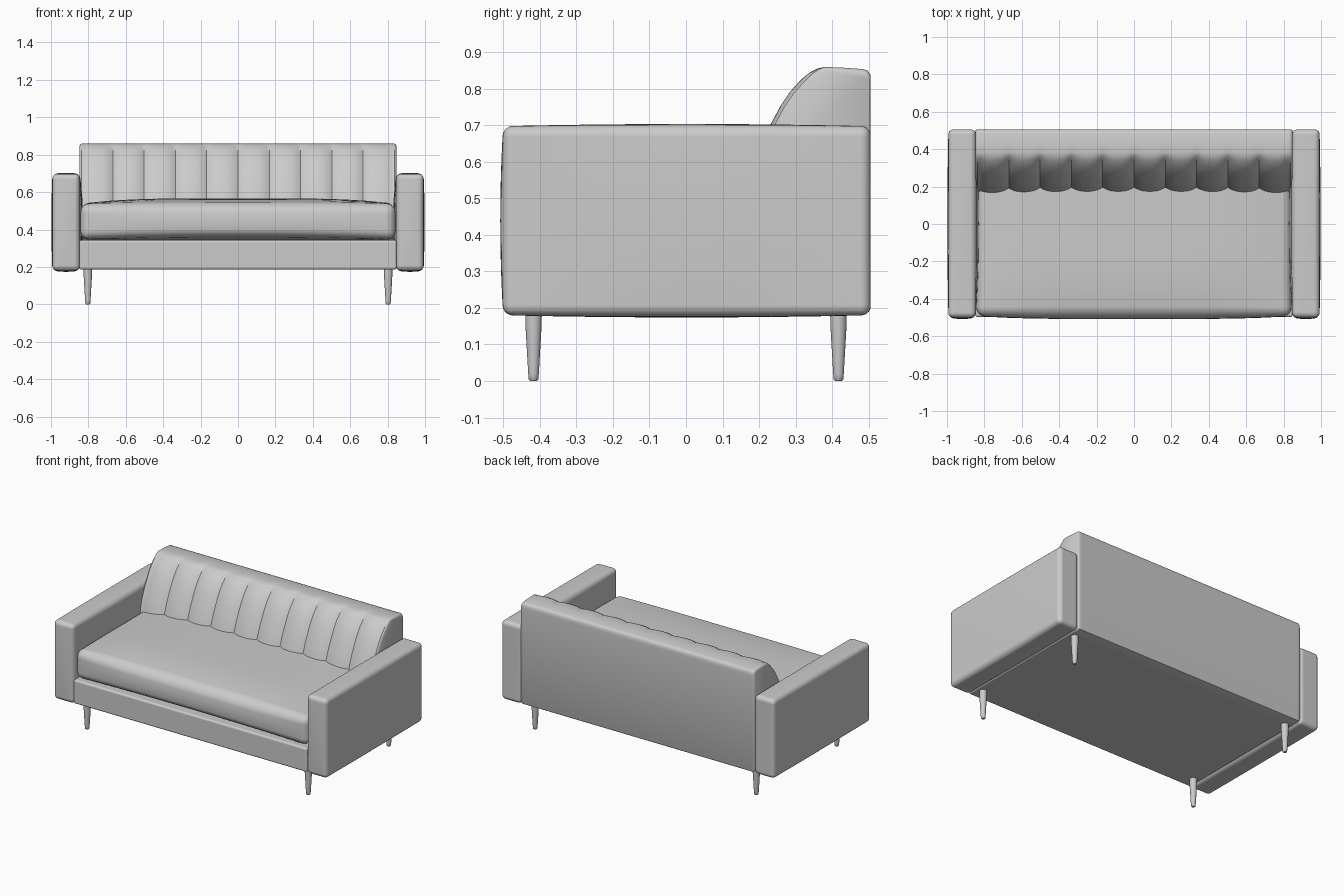
import bpy, bmesh, math
from mathutils import Vector

if "Cube" in bpy.data.objects:
    bpy.data.objects.remove(bpy.data.objects["Cube"])


def material(name, v):
    m = bpy.data.materials.new(name)
    m.diffuse_color = (v, v, v, 1)
    m.use_nodes = True
    m.node_tree.nodes["Principled BSDF"].inputs["Base Color"].default_value = m.diffuse_color
    return m


fabric = material("grey upholstery", 0.6)


def finish(bm, name, angle=50):
    bmesh.ops.recalc_face_normals(bm, faces=bm.faces[:])
    me = bpy.data.meshes.new(name)
    bm.to_mesh(me)
    bm.free()
    ob = bpy.data.objects.new(name, me)
    bpy.context.collection.objects.link(ob)
    me.materials.append(fabric)
    bpy.ops.object.select_all(action='DESELECT')
    ob.select_set(True)
    bpy.context.view_layer.objects.active = ob
    bpy.ops.object.shade_smooth_by_angle(angle=math.radians(angle))
    return ob


def soft_box(name, lo, hi, radius, shape=None, cuts=15):
    """Box with rounded edges; shape(co, u) moves points, u runs -1..1."""
    lo, hi = Vector(lo), Vector(hi)
    mid, half = (lo + hi) / 2, (hi - lo) / 2
    bm = bmesh.new()
    bmesh.ops.create_cube(bm, size=2)
    bmesh.ops.subdivide_edges(bm, edges=bm.edges[:], cuts=cuts, use_grid_fill=True)
    for v in bm.verts:
        v.co = Vector([mid[i] + half[i] * v.co[i] for i in range(3)])
    # squeeze the grid away from the border so the bevel has room
    for v in bm.verts:
        for i in range(3):
            u = (v.co[i] - mid[i]) / half[i]
            if abs(u) < 0.999:
                v.co[i] = mid[i] + u * (half[i] - radius * 1.05) / (1 - 2 / (cuts + 1))
    sharp = [e for e in bm.edges if e.calc_face_angle(0) > 1]
    bmesh.ops.bevel(bm, geom=sharp, offset=radius, segments=5, profile=0.5,
                    affect='EDGES', clamp_overlap=True)
    if shape:
        for v in bm.verts:
            shape(v.co, [(v.co[i] - mid[i]) / half[i] for i in range(3)])
    return finish(bm, name)


def dome(a, b):
    return max(0, 1 - a * a) * max(0, 1 - b * b)


# Arms, gently padded on every side
def arm_shape(side):
    def f(co, u):
        co.x += (0.018 if u[0] * side < 0 else 0.006) * u[0] * dome(u[1], u[2])
        co.z += 0.006 * u[2] * dome(u[0], u[1])
        co.y += 0.008 * min(0, u[1]) * dome(u[0], u[2])
    return f


soft_box("left_arm", (-0.992, -0.5, 0.18), (-0.846, 0.505, 0.697), 0.026, arm_shape(-1))
soft_box("right_arm", (0.846, -0.5, 0.18), (0.992, 0.505, 0.697), 0.026, arm_shape(1))

# Base frame
soft_box("base", (-0.848, -0.498, 0.186), (0.848, 0.45, 0.343), 0.012)


# Seat cushion: crowned top, rolled front
def seat_shape(co, u):
    if u[2] > 0:
        co.z += 0.03 * u[2] * (1 - abs(u[0]) ** 4) * (1 - max(0, -u[1]) ** 3)
    elif u[1] < -0.8:
        co.z += 0.012 * -u[2] * (1 - u[0] ** 2)
    if u[1] < 0:
        co.y += 0.016 * u[1] * (1 - u[0] ** 4) * (1 - u[2] ** 2)


soft_box("seat_cushion", (-0.842, -0.492, 0.346), (0.842, 0.33, 0.537), 0.045, seat_shape)

# Backrest: side profile swept across the width, with ten padded channels
front = [(0.155, 0.50), (0.172, 0.56), (0.20, 0.635), (0.232, 0.703), (0.257, 0.75),
         (0.285, 0.792), (0.315, 0.825), (0.34, 0.845), (0.36, 0.855), (0.38, 0.859)]
rear = [(0.43, 0.857), (0.485, 0.853), (0.497, 0.849), (0.504, 0.838), (0.505, 0.82),
        (0.505, 0.20), (0.50, 0.189), (0.49, 0.186), (0.40, 0.186), (0.155, 0.40)]
channels, steps, W = 10, 12, 0.847
bm = bmesh.new()
rings = []
n = channels * steps
cols = [(-W, 0.012), (-W + 0.003, 0.005)]
cols += [(-W + 0.01 + (2 * W - 0.02) * i / n, 0) for i in range(n + 1)]
cols += [(W - 0.003, 0.005), (W, 0.012)]
for k, (x, inset) in enumerate(cols):
    i = min(max(k - 2, 0), n)
    t = (i % steps) / steps * 2 - 1
    groove = 0.025 * abs(t) ** 2.5
    if i in (0, n):
        groove = 0.012
    ring = []
    for j, (y, z) in enumerate(front + rear):
        p = Vector((x, y, z))
        if j < len(front):
            w = groove * min(1, (len(front) - 1 - j) / 3)
            p.y += w * 0.85
            p.z -= w * 0.5 * (j / len(front))
        if inset:
            p += (Vector((x, 0.38, 0.52)) - p).normalized() * inset
        ring.append(bm.verts.new(p))
    rings.append(ring)
m = len(rings[0])
for a, b in zip(rings, rings[1:]):
    for j in range(m):
        bm.faces.new((a[j], a[(j + 1) % m], b[(j + 1) % m], b[j]))
bm.faces.new(rings[0])
bm.faces.new(rings[-1])
finish(bm, "channelled_backrest", 40)

# Tapered legs
for sx, side in ((-1, "left"), (1, "right")):
    for sy, end in ((-1, "front"), (1, "rear")):
        bm = bmesh.new()
        loops = []
        for r, z in ((0.009, 0), (0.013, 0.004), (0.0145, 0.02), (0.022, 0.15), (0.023, 0.2)):
            loops.append([bm.verts.new((sx * 0.803 + r * math.cos(a), sy * 0.417 + r * math.sin(a), z))
                          for a in [math.tau * q / 20 for q in range(20)]])
        for a, b in zip(loops, loops[1:]):
            for q in range(20):
                bm.faces.new((a[q], a[(q + 1) % 20], b[(q + 1) % 20], b[q]))
        bm.faces.new(loops[0])
        bm.faces.new(loops[-1])
        finish(bm, f"{end}_{side}_leg", 40)
